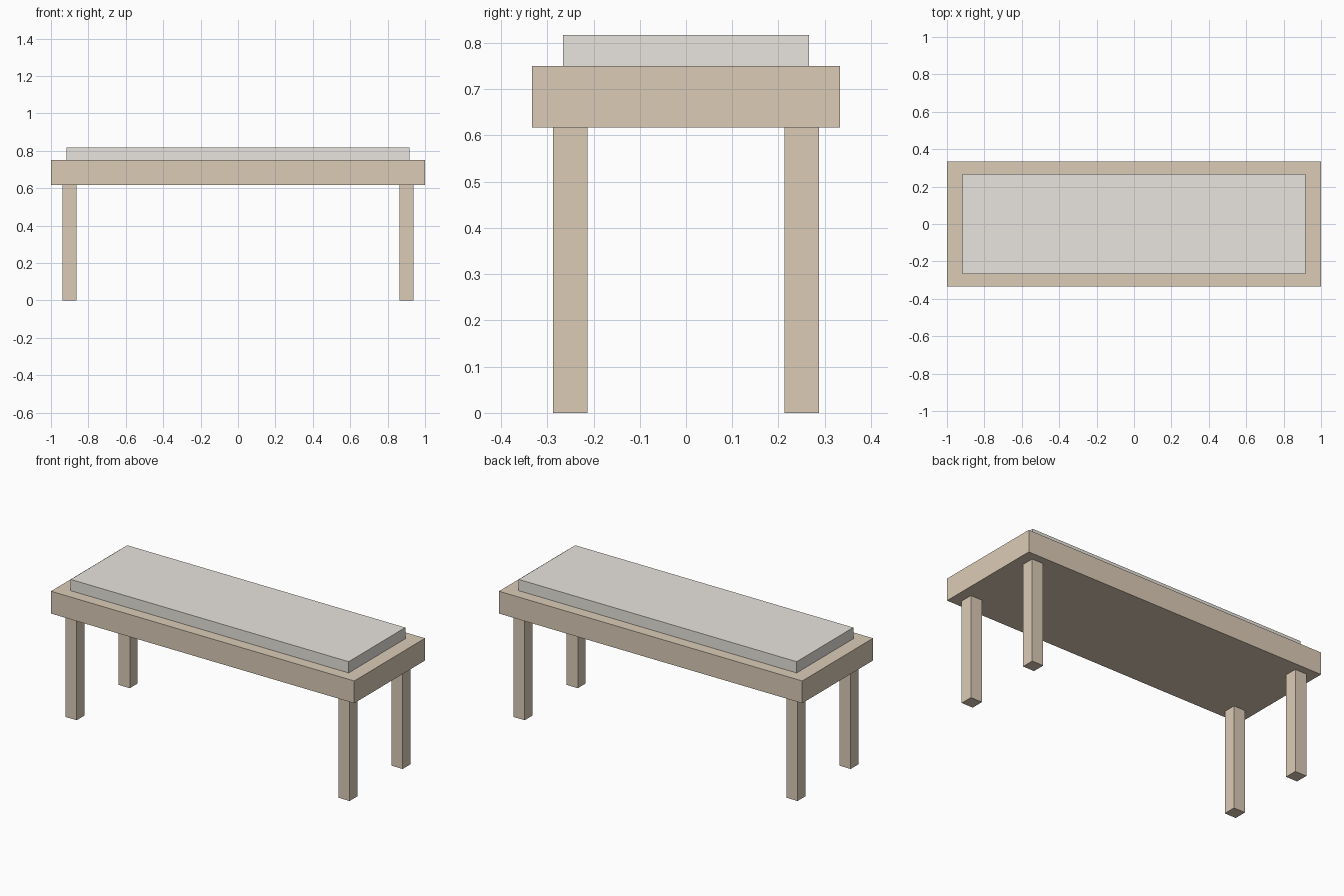
import bpy

if "Cube" in bpy.data.objects:
    bpy.data.objects.remove(bpy.data.objects["Cube"])


def material(name, color):
    mat = bpy.data.materials.new(name)
    mat.diffuse_color = (*color, 1)
    mat.use_nodes = True
    mat.node_tree.nodes["Principled BSDF"].inputs["Base Color"].default_value = mat.diffuse_color
    return mat


def box(name, x, y, z0, z1, sx, sy, mat):
    """Box centred on (x, y), spanning z0 to z1."""
    bpy.ops.mesh.primitive_cube_add(size=1, location=(x, y, (z0 + z1) / 2))
    obj = bpy.context.object
    obj.name = name
    obj.scale = (sx, sy, z1 - z0)
    bpy.ops.object.transform_apply(location=False, rotation=False, scale=True)
    obj.data.materials.append(mat)
    return obj


wood = material("wood", (0.71, 0.60, 0.47))
fabric = material("fabric", (0.81, 0.775, 0.725))

SEAT_BOTTOM, SEAT_TOP, PAD_TOP = 0.617, 0.75, 0.817

# Seat slab and the cushion on it
box("seat", 0, 0, SEAT_BOTTOM, SEAT_TOP, 2.0, 0.667, wood)
box("cushion", 0, 0, SEAT_TOP, PAD_TOP, 1.833, 0.533, fabric)

# Four square legs
for y, depth in ((-0.25, "front"), (0.25, "back")):
    for x, side in ((-0.9, "left"), (0.9, "right")):
        box(f"{depth}_{side}_leg", x, y, 0, SEAT_BOTTOM, 0.075, 0.075, wood)
